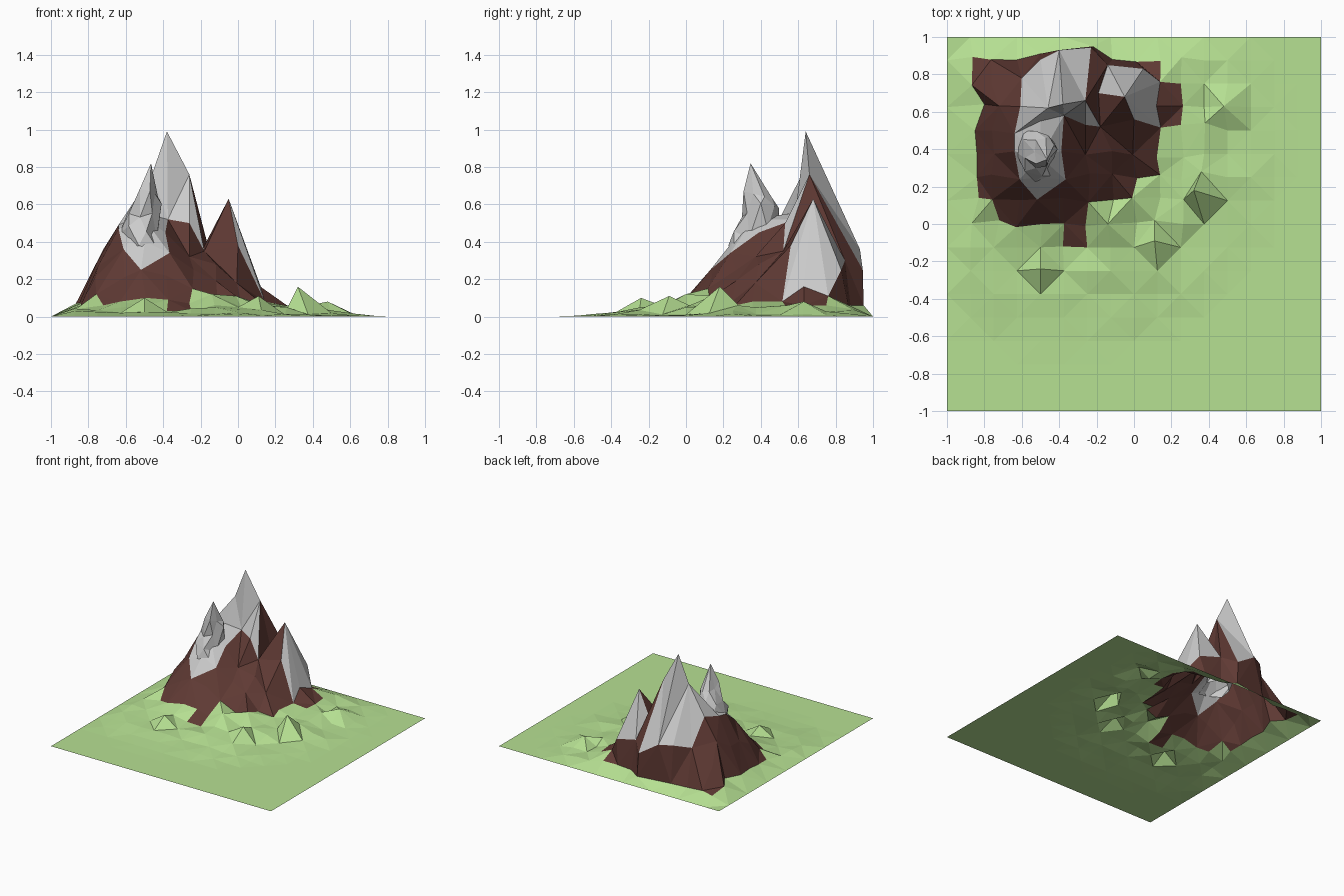
import bpy, bmesh, math, random

if "Cube" in bpy.data.objects:
    bpy.data.objects.remove(bpy.data.objects["Cube"])
random.seed(4)
N, S = 16, 0.125


def material(name, rgb):
    m = bpy.data.materials.new(name)
    m.diffuse_color = (*rgb, 1)
    m.use_nodes = True
    m.node_tree.nodes["Principled BSDF"].inputs["Base Color"].default_value = m.diffuse_color
    return m


grass = material("grass", (0.47, 0.75, 0.29))
earth = material("earth", (0.115, 0.042, 0.034))
rock = material("rock", (0.55, 0.55, 0.55))


def finish(bm, name, mats):
    me = bpy.data.meshes.new(name)
    bm.to_mesh(me)
    bm.free()
    for m in mats:
        me.materials.append(m)
    ob = bpy.data.objects.new(name, me)
    bpy.context.collection.objects.link(ob)


# Gentle apron: a shallow rough cone around the massif
pts = {}
for i in range(N + 1):
    for j in range(N + 1):
        x, y = i * S - 1, j * S - 1
        d = math.hypot(x + 0.35, y - 0.45)
        z = 0.11 * max(0, 1 - d / 1.12) * random.uniform(0.4, 1.4)
        if i in (0, N) or j in (0, N):
            z = 0
        pts[i, j] = (x, y, z)

# Mountain heights: columns x = -0.875..0.25, rows y = 0.875 down to 0
heights = [
    (.05, .06, .05, .06, .06, .06, .06, .06, .06, .04),
    (.07, .20, .33, .36, .36, .25, .30, .25, .11, .06),
    (.08, .36, .53, .76, .99, .76, .36, .63, .16, .06),
    (.07, .28, .49, .55, .52, .50, .35, .38, .08, .06),
    (.07, .27, .47, .52, .45, .32, .28, .18, .08, .05),
    (.06, .21, .36, .40, .34, .25, .19, .08, .06, .05),
    (.05, .12, .21, .25, .22, .15, .08, .11, .05, .05),
    (.04, .06, .08, .10, .09, .07, .12, .05, .06, .05),
]
for r, row in enumerate(heights):
    for c, z in enumerate(row):
        x, y, _ = pts[c + 1, 15 - r]
        pts[c + 1, 15 - r] = (x + random.uniform(-.02, .02), y + random.uniform(-.02, .02), z)

# Sideways shifts that sharpen the cliffs and summits
shift = {(3, 14): (-.60, .78), (4, 14): (-.50, .88), (5, 14): (-.40, .93),
         (6, 14): (-.23, .945), (7, 14): (-.14, .85), (8, 14): (.05, .83),
         (2, 13): (-.72, .63), (4, 13): (-.46, .62), (5, 13): (-.38, .64),
         (6, 13): (-.26, .66), (7, 13): (-.19, .70), (8, 13): (-.05, .68),
         (4, 12): (-.50, .55), (5, 12): (-.375, .58), (6, 12): (-.26, .53),
         (8, 12): (.00, .56), (9, 13): (.12, .63), (9, 14): (.14, .76),
         (10, 12): (.25, .53), (10, 14): (.25, .75), (7, 12): (-.18, .52),
         (1, 13): (-.80, .64), (1, 12): (-.85, .50), (1, 11): (-.84, .375),
         (1, 10): (-.84, .25), (1, 9): (-.83, .14), (2, 8): (-.72, .02),
         (5, 15): (-.36, .93), (6, 15): (-.22, .95), (4, 15): (-.5, .91)}
for k, (x, y) in shift.items():
    pts[k] = (x, y, pts[k][2])

# Little green hillocks
for k, p in {(4, 6): (-.50, -.24, .10), (9, 7): (.11, -.09, .11),
             (11, 9): (.32, .18, .16), (7, 8): (-.14, 0, .12),
             (11, 12): (.38, .54, .06), (12, 13): (.48, .63, .08),
             (8, 9): (-.01, .14, .11), (5, 7): (-.38, -.12, .03),
             (11, 10): (.36, .28, .06)}.items():
    pts[k] = p

# Brown column range (first cell, end cell) for every row of cells
brown = {7: (5, 6), 8: (2, 6), 9: (1, 8), 10: (1, 9), 11: (1, 9),
         12: (1, 10), 13: (1, 10), 14: (1, 9)}


def surface(i, j, tri):
    lo, hi = brown.get(j, (0, 0))
    if not lo <= i < hi:
        return 0
    co = [pts[k] for k in tri]
    mx, my, mz = (sum(c[a] for c in co) / 3 for a in range(3))
    crag = -.63 < mx < -.375 and .2 < my < .5
    small_peak = (8, 13) in tri and (my > .71 or mx > 0)
    high = mz > (.44 if mx < -.25 and my > .65 else .52)
    return 2 if high or crag or small_peak else 1


# Terrain sheet with alternating diagonals
bm = bmesh.new()
v = {k: bm.verts.new(p) for k, p in pts.items()}
for i in range(N):
    for j in range(N):
        a, b, c, d = (i, j), (i + 1, j), (i + 1, j + 1), (i, j + 1)
        tris = ((a, b, d), (b, c, d)) if (i + j) % 2 == 0 else ((a, b, c), (a, c, d))
        for t in tris:
            f = bm.faces.new([v[k] for k in t])
            f.material_index = surface(i, j, t)
finish(bm, "mountain_terrain", (grass, earth, rock))

# Jagged second summit: rings of (z, centre x, centre y, radius x, radius y)
rings = [(.36, -.50, .37, .12, .13), (.46, -.515, .385, .105, .125),
         (.57, -.505, .40, .085, .105), (.67, -.485, .385, .055, .07)]
bm = bmesh.new()
sides, loops = 7, []
for n, (z, cx, cy, rx, ry) in enumerate(rings):
    loop = []
    for s in range(sides):
        a = math.tau * (s + 0.5 * (n % 2)) / sides
        k = random.uniform(0.78, 1.18)
        loop.append(bm.verts.new((cx + rx * k * math.cos(a), cy + ry * k * math.sin(a),
                                  z + random.uniform(-.04, .04))))
    loops.append(loop)
tip = bm.verts.new((-.465, .345, .82))
for n, (lo, hi) in enumerate(zip(loops, loops[1:])):
    for s in range(sides):
        t = (s + 1) % sides
        if n % 2 == 0:
            bm.faces.new((lo[s], lo[t], hi[s]))
            bm.faces.new((lo[t], hi[t], hi[s]))
        else:
            bm.faces.new((lo[s], hi[t], hi[s]))
            bm.faces.new((lo[s], lo[t], hi[t]))
for s in range(sides):
    bm.faces.new((loops[-1][s], loops[-1][(s + 1) % sides], tip))
finish(bm, "jagged_crag", (rock,))
